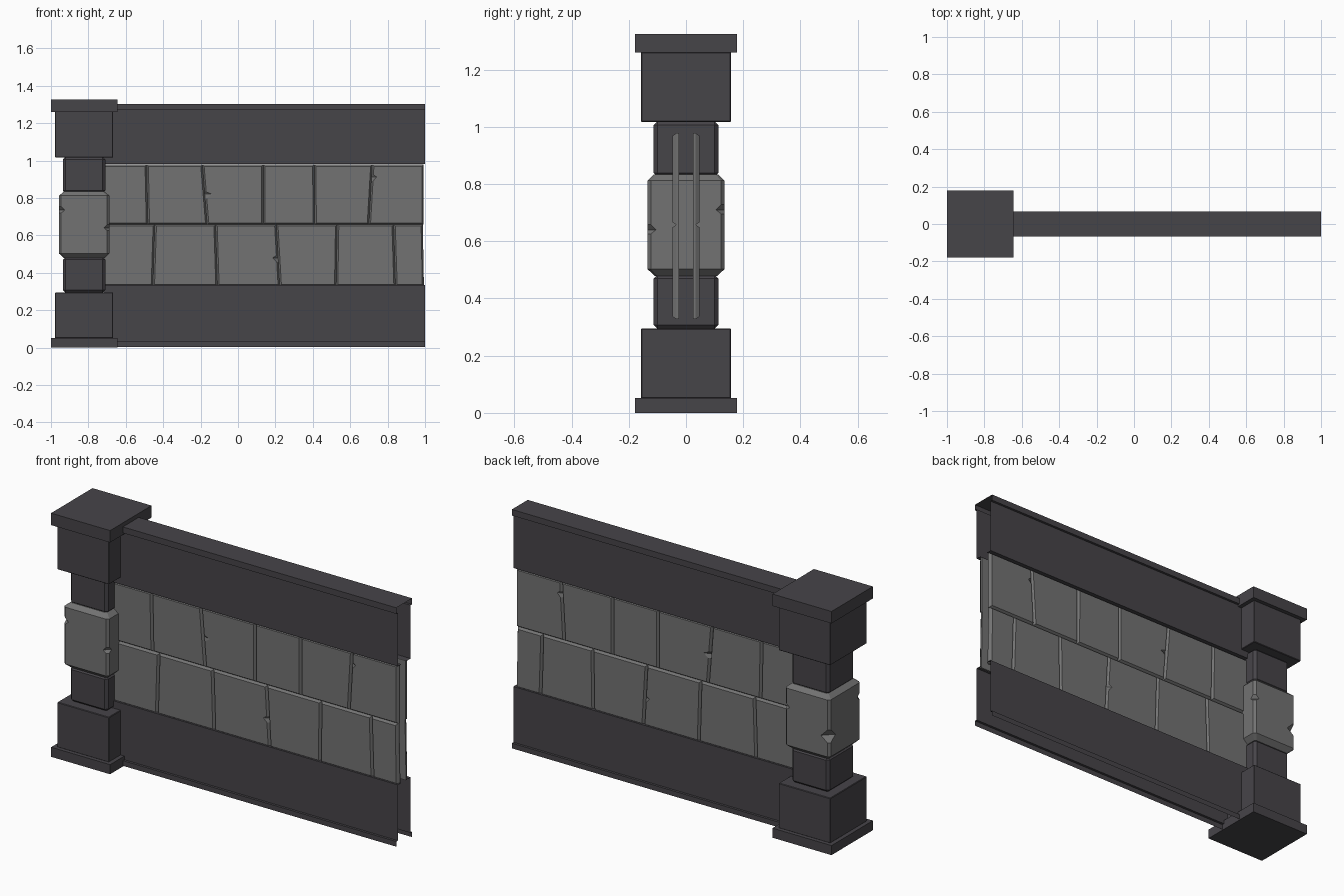
import bpy, bmesh
from mathutils import Matrix, Vector

if "Cube" in bpy.data.objects:
    bpy.data.objects.remove(bpy.data.objects["Cube"])


def material(name, color):
    m = bpy.data.materials.new(name)
    m.diffuse_color = (*color, 1)
    m.use_nodes = True
    m.node_tree.nodes["Principled BSDF"].inputs["Base Color"].default_value = m.diffuse_color
    return m


DARK = material("dark_stone", (0.062, 0.058, 0.066))
LIGHT = material("light_stone", (0.17, 0.17, 0.17))
PX = -0.8225  # pillar axis


def finish(bm, name, mat, closed=True):
    if closed:
        bmesh.ops.recalc_face_normals(bm, faces=bm.faces)
    me = bpy.data.meshes.new(name)
    bm.to_mesh(me)
    bm.free()
    me.materials.append(mat)
    ob = bpy.data.objects.new(name, me)
    bpy.context.collection.objects.link(ob)
    return ob


def block(name, sx, sy, z0, z1, mat, bevel=0.0):
    """Box on the pillar axis with optional flat chamfers."""
    bm = bmesh.new()
    bmesh.ops.create_cube(bm, size=1, matrix=Matrix.Translation((PX, 0, (z0 + z1) / 2))
                          @ Matrix.Diagonal((sx, sy, z1 - z0, 1)))
    if bevel:
        bmesh.ops.bevel(bm, geom=bm.edges[:], offset=bevel, segments=1, affect='EDGES')
    return finish(bm, name, mat)


# Pillar: plates, blocks and chamfered necks
block("base_plate", 0.355, 0.356, 0, 0.052, DARK)
block("lower_block", 0.311, 0.314, 0.05, 0.295, DARK, 0.003)
block("lower_neck", 0.226, 0.226, 0.293, 0.484, DARK, 0.014)
block("upper_neck", 0.226, 0.226, 0.825, 1.02, DARK, 0.014)
block("upper_block", 0.311, 0.314, 1.017, 1.262, DARK, 0.003)
block("cap_plate", 0.355, 0.356, 1.26, 1.325, DARK)


# Middle stone: chamfered rings, wide in the middle
bm = bmesh.new()
rings = []
for z, hx, hy, c in ((0.478, 0.108, 0.108, 0.008), (0.503, 0.135, 0.135, 0.012),
                     (0.812, 0.135, 0.135, 0.012), (0.834, 0.108, 0.112, 0.008)):
    pts = [(hx, hy - c), (hx - c, hy), (c - hx, hy), (-hx, hy - c),
           (-hx, c - hy), (c - hx, -hy), (hx - c, -hy), (hx, c - hy)]
    rings.append([bm.verts.new((PX + x, y, z)) for x, y in pts])
for a, b in zip(rings, rings[1:]):
    for i in range(8):
        bm.faces.new((a[i], a[(i + 1) % 8], b[(i + 1) % 8], b[i]))
bm.faces.new(rings[0])
bm.faces.new(rings[-1])
middle = finish(bm, "middle_stone", LIGHT)

# Chips on its vertical corners
for sx, sy, z, r in ((-1, -1, 0.735, 0.036), (1, -1, 0.64, 0.034),
                     (1, 1, 0.71, 0.034), (-1, 1, 0.61, 0.055)):
    bm = bmesh.new()
    c = Vector((PX + sx * 0.137, sy * 0.137, z))
    ring = [bm.verts.new(c + Vector(d) * r) for d in ((1, 0, 0), (0, 1, 0), (-1, 0, 0), (0, -1, 0))]
    tips = [bm.verts.new(c + Vector((0, 0, k * r))) for k in (-0.8, 1)]
    for t in tips:
        for i in range(4):
            bm.faces.new((ring[i], ring[(i + 1) % 4], t))
    cutter = finish(bm, "chip_cutter", LIGHT)
    cutter.hide_render = True
    mod = middle.modifiers.new("chip", 'BOOLEAN')
    mod.operation = 'DIFFERENCE'
    mod.solver = 'EXACT'
    mod.object = cutter
    bpy.context.view_layer.objects.active = middle
    bpy.ops.object.modifier_apply(modifier=mod.name)
    bpy.data.objects.remove(cutter)


def sheet(name, profiles):
    """Thin open channel: (y, z) profiles swept along x."""
    bm = bmesh.new()
    for prof in profiles:
        a, b = [[bm.verts.new((x, y, z)) for y, z in prof] for x in (-0.72, 1.0)]
        for i in range(len(prof) - 1):
            bm.faces.new((a[i], a[i + 1], b[i + 1], b[i]))
    return finish(bm, name, DARK)


def flip(prof):
    return [(-y, z) for y, z in reversed(prof)]


# Wall bands: closed coping above, open footing below
top = [(-0.025, 0.98), (-0.055, 0.98), (-0.055, 1.27), (-0.068, 1.27), (-0.068, 1.303)]
foot = [(-0.025, 0.335), (-0.055, 0.335), (-0.055, 0.032), (-0.068, 0.032), (-0.068, 0.004)]
sheet("upper_band", [top + flip(top)])
sheet("lower_band", [foot, flip(foot)])


# Stone courses: joints are (x at bottom, x at top, chip height, chip depth)
COURSES = {
    "upper_course": (0.658, 0.978, [(-0.74, -0.74, 0, 0), (-0.482, -0.488, 0, 0),
                     (-0.165, -0.19, 0.82, 0.03), (0.135, 0.135, 0, 0), (0.41, 0.408, 0, 0),
                     (0.70, 0.718, 0.912, 0.018), (0.992, 0.992, 0, 0)]),
    "lower_course": (0.328, 0.658, [(-0.74, -0.74, 0, 0), (-0.455, -0.445, 0, 0),
                     (-0.11, -0.12, 0, 0), (0.223, 0.205, 0.48, -0.02), (0.525, 0.53, 0, 0),
                     (0.842, 0.832, 0, 0), (0.994, 0.988, 0, 0)]),
}
INSET = 0.009


def stone(bm, s, z0, z1, left, right):
    """One chamfered slab; s is the wall side (-1 front, 1 back)."""
    def side(j, sign):
        # outline points up one side: (outer x, z, front x, front z)
        b, t, zc, d = j
        out = [(b, z0, b + sign * INSET, z0 + INSET)]
        if zc and d * sign > 0:
            for z, e in ((zc - 0.022, 0), (zc, d), (zc + 0.012, 0)):
                x = b + (t - b) * (z - z0) / (z1 - z0)
                out.append((x, z, x + sign * INSET + e, z))
        return out + [(t, z1, t + sign * INSET, z1 - INSET)]
    loop = side(right, -1) + side(left, 1)[::-1]
    back = [bm.verts.new((p[0], s * 0.024, p[1])) for p in loop]
    mid = [bm.verts.new((p[0], s * 0.034, p[1])) for p in loop]
    front = [bm.verts.new((p[2], s * 0.047, p[3])) for p in loop]
    n = len(loop)
    for a, b in ((back, mid), (mid, front)):
        for i in range(n):
            bm.faces.new((a[i], a[(i + 1) % n], b[(i + 1) % n], b[i]))
    bm.faces.new(back)
    bm.faces.new(front)


for label, s in (("front", -1), ("back", 1)):
    for name, (z0, z1, joints) in COURSES.items():
        bm = bmesh.new()
        for left, right in zip(joints, joints[1:]):
            stone(bm, s, z0, z1, left, right)
        finish(bm, f"{label}_{name}", LIGHT)
